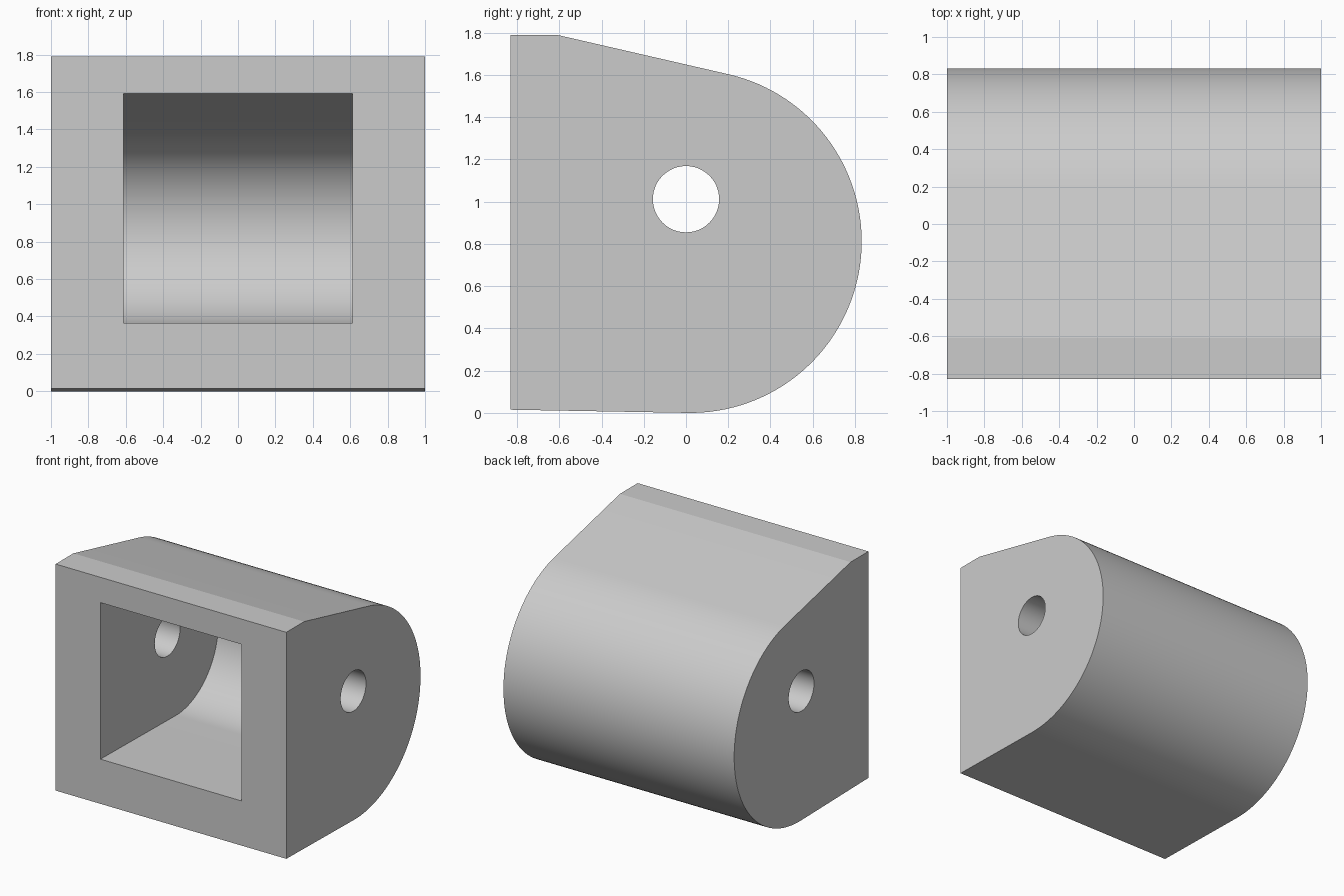
import bpy, bmesh, math

cube = bpy.data.objects.get("Cube")
if cube:
    bpy.data.objects.remove(cube, do_unlink=True)

grey = bpy.data.materials.new("light grey")
grey.use_nodes = True
COLOUR = (0.6, 0.6, 0.6, 1)
grey.diffuse_color = COLOUR
grey.node_tree.nodes["Principled BSDF"].inputs["Base Color"].default_value = COLOUR


def arc(y, z, radius, start, end, steps):
    """Points (y, z) along an arc, angles in degrees."""
    angles = [math.radians(start + (end - start) * i / steps) for i in range(steps + 1)]
    return [(y + radius * math.cos(a), z + radius * math.sin(a)) for a in angles]


def prism(name, profile, half_width):
    """Extrude a side profile across x."""
    bm = bmesh.new()
    face = bm.faces.new([bm.verts.new((-half_width, y, z)) for y, z in profile])
    moved = bmesh.ops.extrude_face_region(bm, geom=[face])["geom"]
    bmesh.ops.translate(bm, vec=(2 * half_width, 0, 0),
                        verts=[v for v in moved if isinstance(v, bmesh.types.BMVert)])
    bmesh.ops.recalc_face_normals(bm, faces=bm.faces)
    mesh = bpy.data.meshes.new(name)
    bm.to_mesh(mesh)
    bm.free()
    mesh.materials.append(grey)
    obj = bpy.data.objects.new(name, mesh)
    bpy.context.collection.objects.link(obj)
    return obj


# Rounded housing: flat front, sloping top and half-round back
housing = prism("housing", [(-0.83, 1.79), (-0.83, 0.015)]
                + arc(0.02, 0.812, 0.812, -91, 77, 64) + [(-0.61, 1.79)], 1)

# Pocket open at the front, and the pin hole through both cheeks
pocket = prism("pocket_cutter", [(-0.9, 1.606), (-0.9, 0.366)]
               + arc(0.11, 0.87, 0.52, -91, 78.5, 48), 0.612)
pin_hole = prism("pin_hole_cutter", arc(0, 1.012, 0.157, 0, 352.5, 47), 1.2)

bpy.context.view_layer.objects.active = housing
housing.select_set(True)
for cutter in (pocket, pin_hole):
    cutter.hide_render = True
    cut = housing.modifiers.new(cutter.name, "BOOLEAN")
    cut.operation = "DIFFERENCE"
    cut.solver = "EXACT"
    cut.object = cutter
    bpy.ops.object.modifier_apply(modifier=cut.name)
    bpy.data.objects.remove(cutter, do_unlink=True)

bpy.ops.object.shade_smooth_by_angle(angle=math.radians(10))
